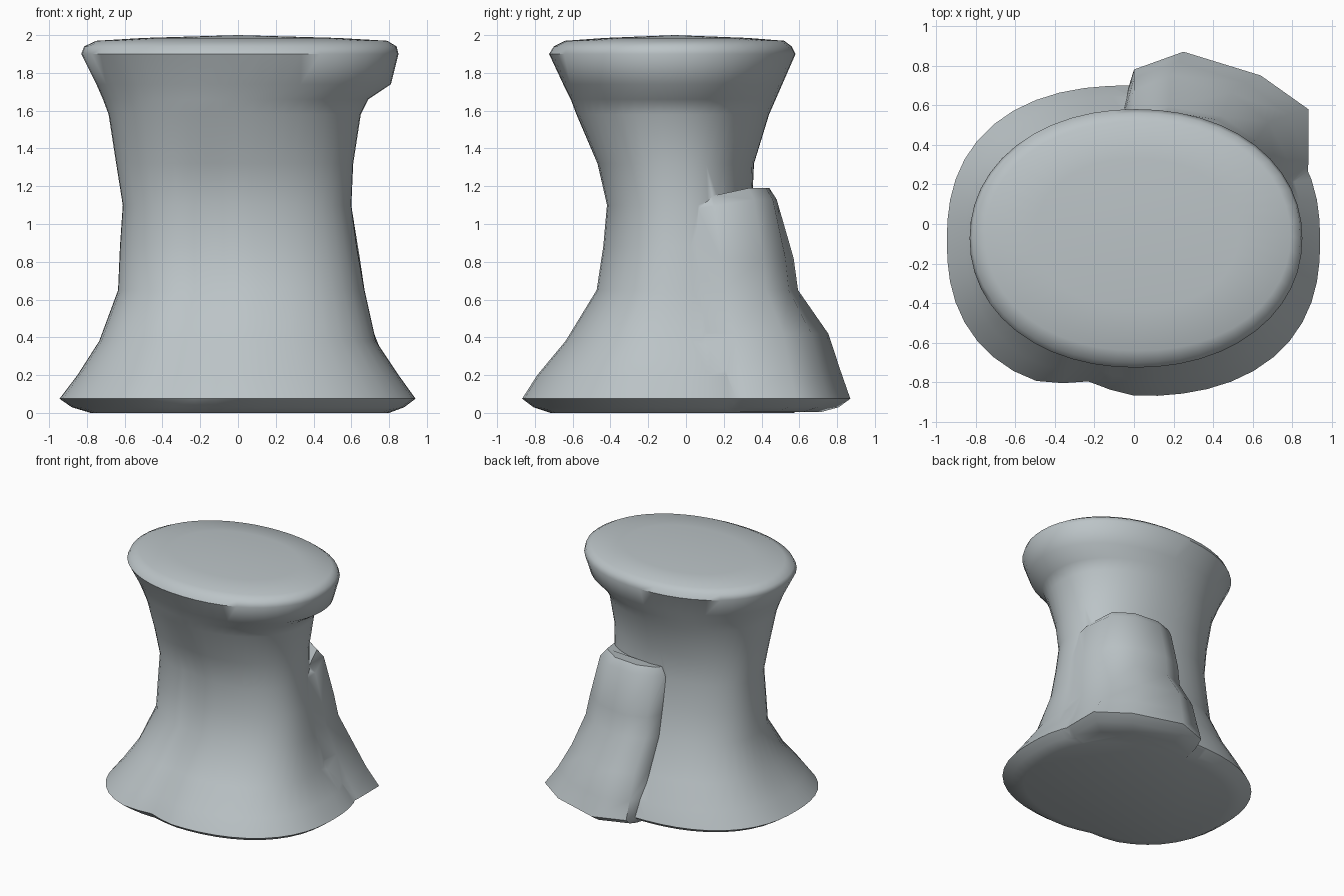
import bpy, bmesh, math

if "Cube" in bpy.data.objects:
    bpy.data.objects.remove(bpy.data.objects["Cube"])

# The single flat colour
stone = bpy.data.materials.new("pale_grey_stone")
stone.diffuse_color = (0.50, 0.55, 0.57, 1)
stone.use_nodes = True
stone.node_tree.nodes["Principled BSDF"].inputs["Base Color"].default_value = stone.diffuse_color


def loft(name, rings, peak=None):
    """Skin closed rings from bottom to top; an optional peak domes the top."""
    bm = bmesh.new()
    loops = [[bm.verts.new(p) for p in ring] for ring in rings]
    n = len(loops[0])
    for a, b in zip(loops, loops[1:]):
        for i in range(n):
            j = (i + 1) % n
            bm.faces.new((a[i], a[j], b[j], b[i]))
    bm.faces.new(loops[0][::-1])
    if peak:
        tip = bm.verts.new(peak)
        for i in range(n):
            bm.faces.new((loops[-1][i], loops[-1][(i + 1) % n], tip))
    else:
        bm.faces.new(loops[-1])
    bmesh.ops.recalc_face_normals(bm, faces=bm.faces)
    mesh = bpy.data.meshes.new(name)
    bm.to_mesh(mesh)
    bm.free()
    mesh.materials.append(stone)
    ob = bpy.data.objects.new(name, mesh)
    bpy.context.collection.objects.link(ob)
    return ob


# Waisted column: z, left, right, front, back, squareness, groove depth
PROFILE = [
    (0.00, -0.78, 0.80, -0.72, 0.57, 2.3, 0.03),
    (0.03, -0.88, 0.88, -0.81, 0.64, 2.35, 0.05),
    (0.075, -0.945, 0.94, -0.87, 0.70, 2.4, 0.08),
    (0.20, -0.85, 0.85, -0.79, 0.65, 2.4, 0.07),
    (0.38, -0.735, 0.73, -0.64, 0.55, 2.4, 0.06),
    (0.65, -0.635, 0.67, -0.475, 0.43, 2.3, 0.07),
    (0.88, -0.625, 0.63, -0.44, 0.38, 2.3, 0.09),
    (1.10, -0.61, 0.60, -0.42, 0.35, 2.3, 0.09),
    (1.32, -0.645, 0.61, -0.47, 0.36, 2.2, 0.06),
    (1.58, -0.685, 0.65, -0.58, 0.44, 2.1, 0.00),
    (1.66, -0.715, 0.69, -0.61, 0.475, 2.1, 0.00),
    (1.74, -0.75, 0.81, -0.65, 0.51, 2.1, 0.00),
    (1.90, -0.83, 0.85, -0.725, 0.58, 2.1, 0.00),
    (1.94, -0.815, 0.84, -0.70, 0.56, 2.1, 0.00),
    (1.97, -0.75, 0.79, -0.64, 0.52, 2.1, 0.00),
    (1.985, -0.50, 0.53, -0.43, 0.33, 2.1, 0.00),
]
SEGMENTS = 48


def column_ring(z, left, right, front, back, power, groove):
    cx, cy = (left + right) / 2, (front + back) / 2
    rx, ry = (right - left) / 2, (back - front) / 2
    ring = []
    for i in range(SEGMENTS):
        t = 2 * math.pi * i / SEGMENTS
        c, s = math.cos(t), math.sin(t)
        r = (abs(c) ** power + abs(s) ** power) ** (-1 / power)
        # Narrow vertical crease left of centre on the front
        r *= 1 - groove * math.exp(-((math.degrees(t) - 255) / 9) ** 2)
        ring.append((cx + rx * r * c, cy + ry * r * s, z))
    return ring


column = loft("waisted_column", [column_ring(*p) for p in PROFILE], (0, -0.06, 2.0))

# Stepped buttress on the back right: outlines at its foot and its top
FOOT = [(0.2, 0), (0.86, 0), (0.88, 0.30), (0.88, 0.58), (0.64, 0.75),
        (0.25, 0.87), (0.0, 0.78), (-0.04, 0.65), (-0.02, 0.3)]
TOP = [(0.2, 0), (0.575, -0.05), (0.60, 0.15), (0.53, 0.36), (0.38, 0.46),
       (0.15, 0.48), (0.0, 0.43), (-0.06, 0.34), (-0.04, 0.2)]
# z, blend toward foot in x, in y, overall scale, amount of top slope
LEVELS = [(0.004, 1, 1, 0.82, 0), (0.03, 1, 1, 0.93, 0), (0.075, 1, 1, 1, 0),
          (0.22, 0.72, 0.87, 1, 0), (0.42, 0.43, 0.70, 1, 0), (0.65, 0.25, 0.29, 1, 0),
          (0.82, 0.16, 0.23, 1, 0), (1.13, 0, 0, 1, 0.8), (1.19, 0, 0, 0.92, 1)]


def buttress_ring(z, fx, fy, scale, slope):
    ring = []
    for (ax, ay), (bx, by) in zip(FOOT, TOP):
        x, y = bx + (ax - bx) * fx, by + (ay - by) * fy
        drop = slope * 0.2 * max(0, 0.36 - y)
        ring.append((x * scale, y * scale, z - drop))
    return ring


buttress = loft("back_buttress", [buttress_ring(*lv) for lv in LEVELS])

# Fuse buttress and column into one skin
fuse = column.modifiers.new("fuse", "BOOLEAN")
fuse.operation = "UNION"
fuse.solver = "EXACT"
fuse.object = buttress
bpy.context.view_layer.objects.active = column
column.select_set(True)
bpy.ops.object.modifier_apply(modifier="fuse")
buttress.select_set(False)
bpy.data.objects.remove(buttress, do_unlink=True)
bpy.ops.object.shade_smooth_by_angle(angle=math.radians(50))
